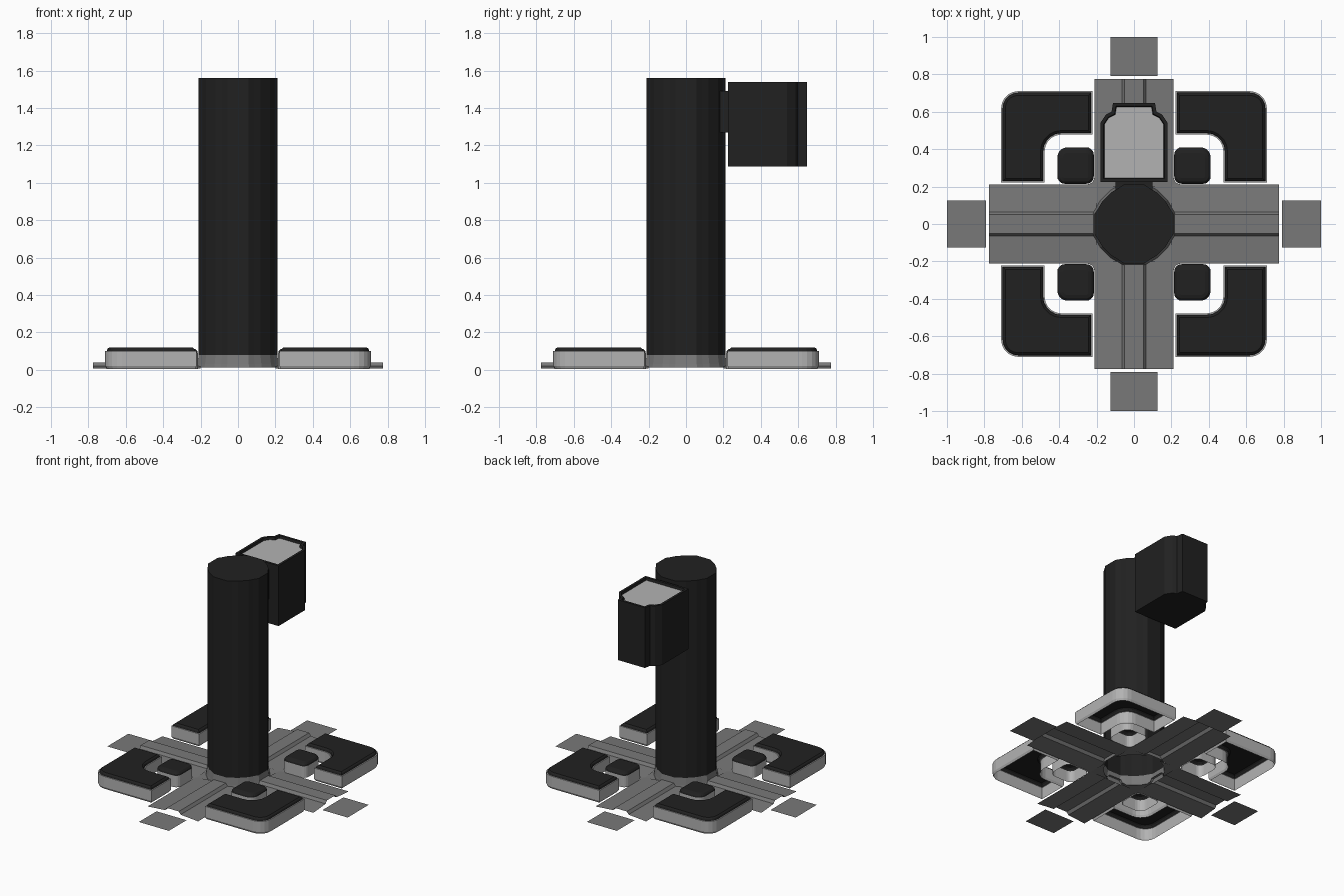
import bpy, bmesh, math
from mathutils import Vector

if "Cube" in bpy.data.objects:
    bpy.data.objects.remove(bpy.data.objects["Cube"])


def material(name, v):
    m = bpy.data.materials.new(name)
    m.diffuse_color = (v, v, v, 1)
    m.use_nodes = True
    m.node_tree.nodes["Principled BSDF"].inputs["Base Color"].default_value = m.diffuse_color
    return m


DARK = material("charcoal", 0.015)
GREY = material("mid_grey", 0.19)
LIGHT = material("light_grey", 0.45)


def to_object(bm, name, mats):
    me = bpy.data.meshes.new(name)
    bm.normal_update()
    bm.to_mesh(me)
    bm.free()
    for m in mats:
        me.materials.append(m)
    ob = bpy.data.objects.new(name, me)
    bpy.context.collection.objects.link(ob)
    return ob


def rounded(corners, steps=5):
    """Outline from (x, y, radius) corners."""
    out, n = [], len(corners)
    for i, (x, y, r) in enumerate(corners):
        p = Vector((x, y))
        if r == 0:
            out.append(p)
            continue
        a = (Vector(corners[i - 1][:2]) - p).normalized() * r
        b = (Vector(corners[(i + 1) % n][:2]) - p).normalized() * r
        c = p + a + b
        for k in range(steps + 1):
            t = k / steps * math.pi / 2
            out.append(c - b * math.cos(t) - a * math.sin(t))
    return out


def offset(pts, d):
    """Move a counter-clockwise outline inward by d."""
    out, n = [], len(pts)
    for i, p in enumerate(pts):
        e1 = (p - pts[i - 1]).normalized()
        e2 = (pts[(i + 1) % n] - p).normalized()
        n1, n2 = Vector((-e1.y, e1.x)), Vector((-e2.y, e2.x))
        out.append(p + (n1 + n2) * d / (1 + n1.dot(n2)))
    return out


def stack(name, pts, levels, mats, cap=None, base=None):
    """Skin loops given as (inset, z, material of the band below)."""
    bm = bmesh.new()
    rings = [[bm.verts.new((p.x, p.y, z)) for p in offset(pts, d)] for d, z, _ in levels]
    n = len(pts)
    for k in range(1, len(rings)):
        for i in range(n):
            j = (i + 1) % n
            f = bm.faces.new((rings[k - 1][i], rings[k - 1][j], rings[k][j], rings[k][i]))
            f.material_index = levels[k][2]
    if cap is not None:
        bm.faces.new(rings[-1]).material_index = cap
    if base is not None:
        bm.faces.new(rings[0][::-1]).material_index = base
    return to_object(bm, name, mats)


def four(ob):
    """Repeat an object around the vertical axis."""
    name = ob.name
    for k in range(1, 4):
        c = ob.copy()
        c.name = f"{name}_{k + 1}"
        c.rotation_euler.z = k * math.pi / 2
        bpy.context.collection.objects.link(c)


# fluted column with grey foot
quarter = [(0.21, -0.055), (0.21, 0.055), (0.19, 0.085), (0.17, 0.12),
           (0.12, 0.17), (0.085, 0.19)]
profile = []
for k in range(4):
    for x, y in quarter:
        for _ in range(k):
            x, y = -y, x
        profile.append(Vector((x, y)))
stack("column", profile, [(0, 0.08, 0), (0, 1.56, 0)], [DARK], cap=0)
stack("column_foot", profile, [(-0.012, 0.012, 0), (-0.008, 0.03, 0), (0, 0.08, 0)], [GREY])

# base arm with a raised central strip and its quarter of the centre
bm = bmesh.new()
section = [(-0.21, 0.008), (-0.065, 0.02), (-0.05, 0.04),
           (0.05, 0.04), (0.065, 0.02), (0.21, 0.008)]
near = [bm.verts.new((0.2, y, z)) for y, z in section]
far = [bm.verts.new((0.775, y, z)) for y, z in section]
for i in range(5):
    bm.faces.new((near[i], far[i], far[i + 1], near[i + 1]))
fill = [(0.21, 0.055), (0.21, 0.21), (0.055, 0.21), (0.085, 0.19),
        (0.12, 0.17), (0.17, 0.12), (0.19, 0.085)]
bm.faces.new([bm.verts.new((x, y, 0.008)) for x, y in fill])
bm.faces.new([bm.verts.new((x, y, 0.008)) for x, y in
              [(0.21, 0.21), (0.25, 0.21), (0.223, 0.223), (0.21, 0.25)]])
four(to_object(bm, "base_arm", [GREY]))

# flat end plates
bm = bmesh.new()
bm.faces.new([bm.verts.new((x, y, 0)) for x, y in
              [(0.79, -0.125), (1, -0.125), (1, 0.125), (0.79, 0.125)]])
four(to_object(bm, "end_plate", [GREY]))

# L-shaped corner blocks, open underneath
ell = rounded([(0.222, 0.478, 0), (0.478, 0.478, 0.09), (0.478, 0.222, 0),
               (0.71, 0.222, 0), (0.71, 0.71, 0.09), (0.222, 0.71, 0)])
four(stack("corner_block", ell,
           [(0.008, 0.004, 0), (0, 0.02, 0), (0, 0.1, 0), (0.008, 0.1, 0),
            (0.012, 0.112, 1), (0.022, 0.12, 1)], [LIGHT, DARK], cap=1))

# small inner blocks
small = rounded([(0.215, 0.215, 0.04), (0.41, 0.215, 0.04),
                 (0.41, 0.41, 0.055), (0.215, 0.41, 0.04)])
four(stack("inner_block", small,
           [(0, 0.004, 0), (0, 0.09, 0), (0.002, 0.1, 1), (0.012, 0.11, 1),
            (0.03, 0.115, 1)], [LIGHT, DARK], cap=1))

# hanging box with pale recessed top
half = [(0.18, 0.225), (0.18, 0.54), (0.15, 0.585), (0.12, 0.6), (0.112, 0.648)]
box = [Vector(p) for p in half] + [Vector((-x, y)) for x, y in reversed(half)]
stack("hanging_box", box,
      [(0, 1.087, 0), (0, 1.54, 0), (0.018, 1.54, 0), (0.022, 1.522, 0)],
      [DARK, LIGHT], cap=1, base=0)

# bracket joining box and column
plate = [Vector(p) for p in [(-0.1, 0.18), (0.1, 0.18), (0.1, 0.23), (-0.1, 0.23)]]
stack("bracket", plate, [(0, 1.27, 0), (0, 1.49, 0)], [DARK], cap=0, base=0)
